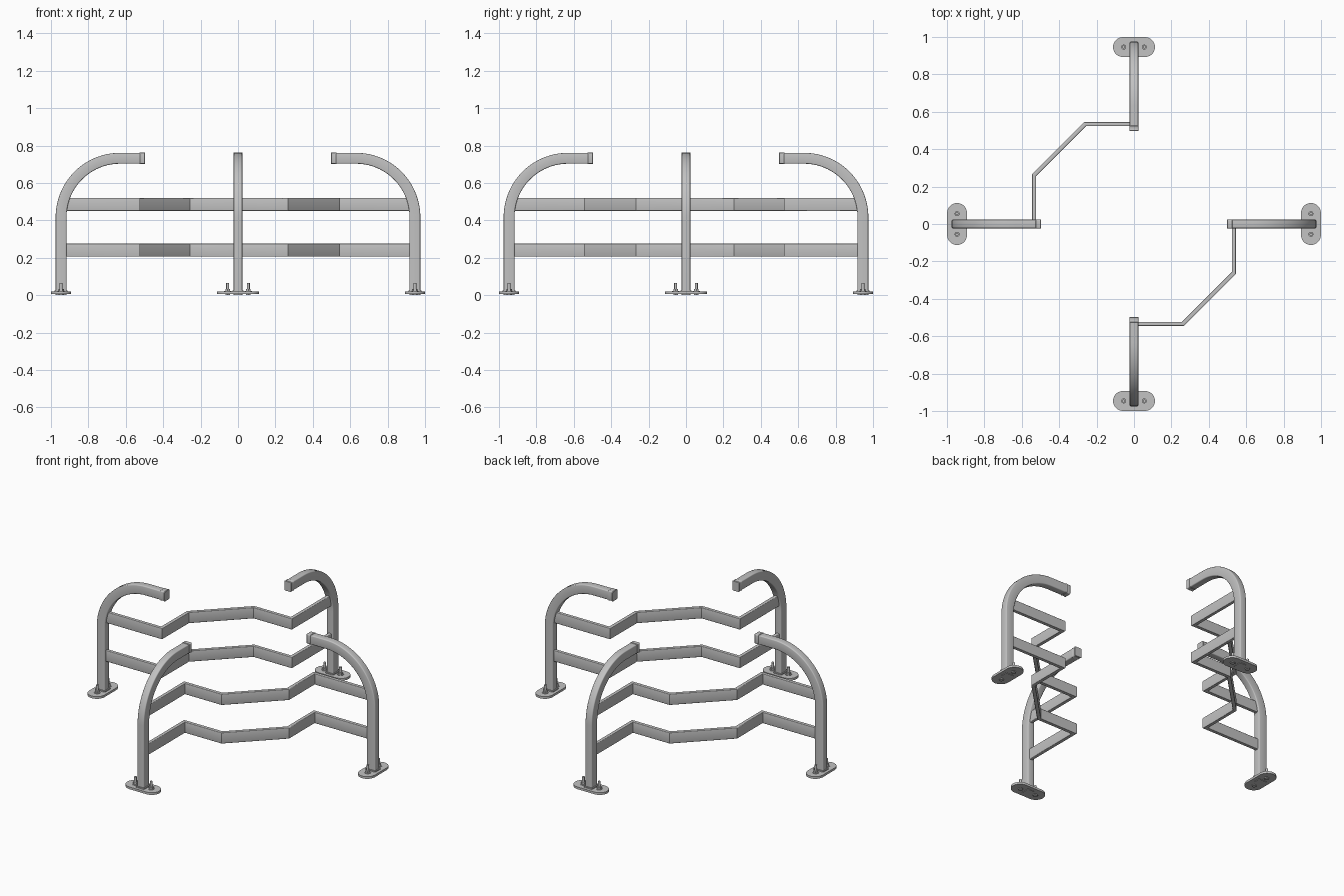
import bpy, bmesh, math
from mathutils import Vector, Matrix

cube = bpy.data.objects.get("Cube")
if cube:
    bpy.data.objects.remove(cube)

steel = bpy.data.materials.new("galvanised_grey")
steel.use_nodes = True
GREY = (0.54, 0.54, 0.54, 1)
steel.diffuse_color = GREY
steel.node_tree.nodes["Principled BSDF"].inputs["Base Color"].default_value = GREY

FOOT = 0.946      # distance of each post from the centre
HALF_W = 0.023    # post half width
HALF_D = 0.029    # post half depth


def finish(name, bm, turn):
    """Turn the part about the centre and make it an object."""
    bmesh.ops.recalc_face_normals(bm, faces=bm.faces)
    bm.transform(Matrix.Rotation(turn, 4, "Z"))
    mesh = bpy.data.meshes.new(name)
    bm.to_mesh(mesh)
    bm.free()
    mesh.materials.append(steel)
    obj = bpy.data.objects.new(name, mesh)
    bpy.context.collection.objects.link(obj)
    bpy.ops.object.select_all(action="DESELECT")
    obj.select_set(True)
    bpy.context.view_layer.objects.active = obj
    bpy.ops.object.shade_smooth_by_angle(angle=math.radians(32))
    return obj


def rounded_rect(w, h, r, steps=3):
    """Rounded rectangle outline from half sizes and corner radius."""
    pts = []
    for k, (sx, sy) in enumerate([(1, 1), (-1, 1), (-1, -1), (1, -1)]):
        for i in range(steps + 1):
            a = math.pi / 2 * (k + i / steps)
            pts.append((sx * (w - r) + r * math.cos(a), sy * (h - r) + r * math.sin(a)))
    return pts


def sweep(path, normal, profile, scales=None):
    """Sweep a profile along a flat path with mitred corners."""
    bm = bmesh.new()
    path = [Vector(p) for p in path]
    last = len(path) - 1
    rings = []
    for i, p in enumerate(path):
        before = (p - path[i - 1]).normalized() if i else (path[1] - p).normalized()
        after = (path[i + 1] - p).normalized() if i < last else before
        side = normal.cross((before + after).normalized())
        side /= side.dot(normal.cross(after))
        s = scales[i] if scales else 1
        rings.append([bm.verts.new(p + side * a * s + normal * b * s) for a, b in profile])
    n = len(profile)
    for r0, r1 in zip(rings, rings[1:]):
        for j in range(n):
            bm.faces.new((r0[j], r0[(j + 1) % n], r1[(j + 1) % n], r1[j]))
    bm.faces.new(rings[0])
    bm.faces.new(rings[-1])
    return bm


def extrude_outline(bm, outline, z0, z1):
    """Upright prism from a flat outline."""
    face = bm.faces.new([bm.verts.new((x, y, z0)) for x, y in outline])
    top = bmesh.ops.extrude_face_region(bm, geom=[face], use_keep_orig=True)["geom"]
    bmesh.ops.translate(bm, vec=(0, 0, z1 - z0),
                        verts=[v for v in top if isinstance(v, bmesh.types.BMVert)])


def disc(y, radius, sides):
    return [(FOOT + radius * math.cos(math.tau * i / sides),
             y + radius * math.sin(math.tau * i / sides)) for i in range(sides)]


ACROSS = Vector((0, 1, 0))
post_profile = rounded_rect(HALF_D, HALF_W, 0.006)
BEND, TOP = 0.315, 0.732
arch = [(FOOT, 0, 0.002)]
for i in range(25):
    a = math.pi / 2 * i / 24
    arch.append((FOOT - BEND + BEND * math.cos(a), 0, TOP - BEND + BEND * math.sin(a)))
arch.append((0.52, 0, TOP))

for side, turn in [("left", 0), ("back", math.pi / 2),
                   ("right", math.pi), ("front", -math.pi / 2)]:
    # Bent post
    finish(side + "_post", sweep(arch, ACROSS, post_profile), turn)

    # Plug in the open end, with a slight waist
    cap = [(x, 0, TOP) for x in (0.527, 0.524, 0.519, 0.504, 0.499, 0.496)]
    finish(side + "_end_cap",
           sweep(cap, ACROSS, post_profile, [1.02, 1.09, 1.03, 1.03, 1.09, 1.03]), turn)

    # Base plate with a collar around the post
    bm = bmesh.new()
    extrude_outline(bm, [(FOOT + x, y) for x, y in rounded_rect(0.053, 0.112, 0.0529, 10)],
                    0.005, 0.019)
    finish(side + "_base_plate", bm, turn)
    bm = bmesh.new()
    extrude_outline(bm, [(FOOT + x, y) for x, y in rounded_rect(0.035, 0.029, 0.006)],
                    0.018, 0.026)
    finish(side + "_collar", bm, turn)

    # Anchor bolts: rod, washer and nut
    bm = bmesh.new()
    for y in (-0.055, 0.055):
        extrude_outline(bm, disc(y, 0.008, 12), 0, 0.066)
        extrude_outline(bm, disc(y, 0.019, 20), 0.018, 0.022)
        extrude_outline(bm, disc(y, 0.015, 6), 0.022, 0.033)
        extrude_outline(bm, disc(y, 0.015, 6), 0, 0.006)
    finish(side + "_bolts", bm, turn)

# Cranked rails joining neighbouring posts
rail_path = [(-0.925, 0), (-0.534, 0), (-0.534, 0.262),
             (-0.262, 0.534), (0, 0.534), (0, 0.925)]
rail_profile = rounded_rect(0.011, 0.035, 0.004)
for pair, turn in [("back_right", 0), ("front_left", math.pi)]:
    for level, z in [("lower", 0.241), ("upper", 0.485)]:
        finish(f"{pair}_{level}_rail",
               sweep([(x, y, z) for x, y in rail_path], Vector((0, 0, 1)), rail_profile), turn)
